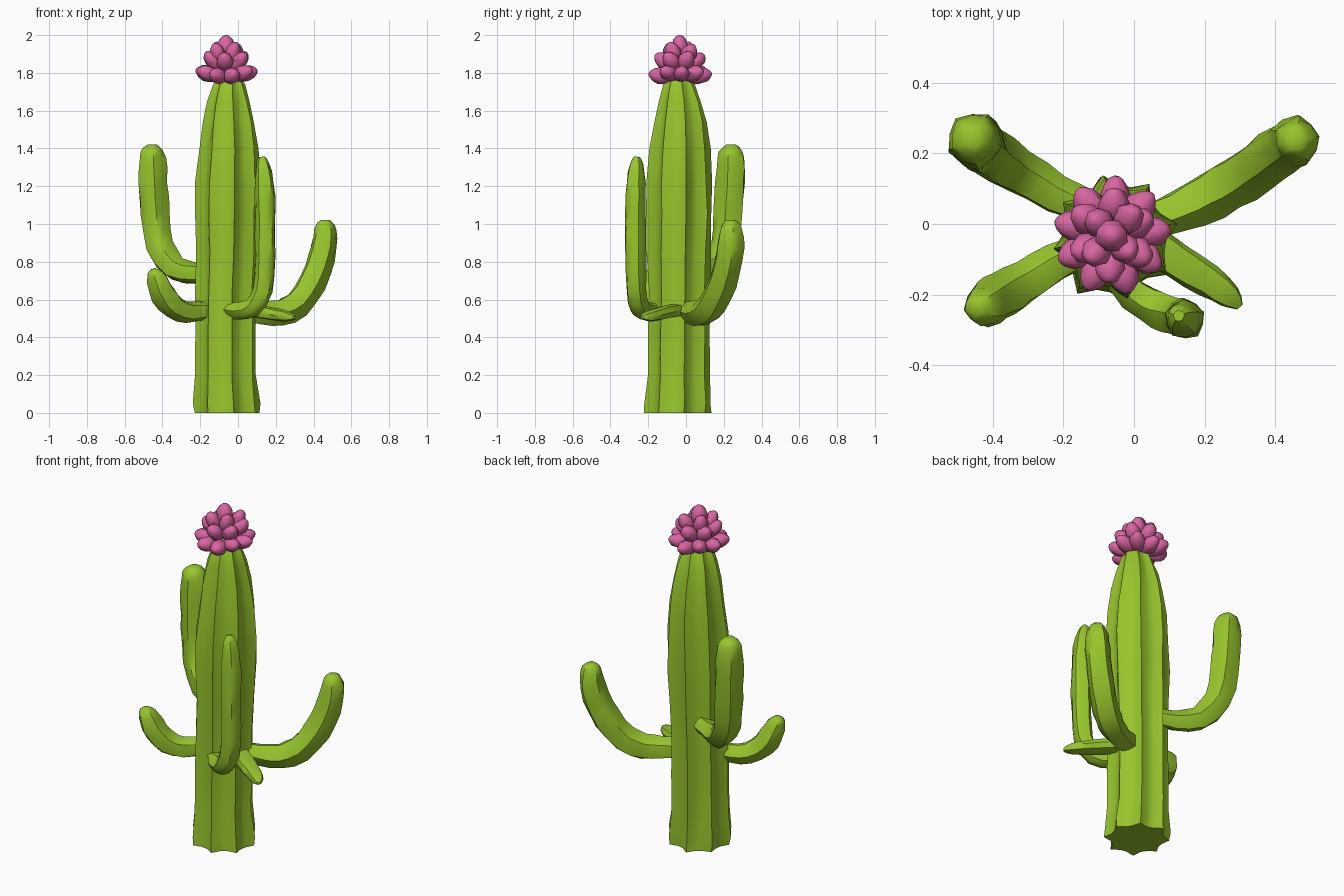
import bpy, bmesh, math, random
from mathutils import Vector

if "Cube" in bpy.data.objects:
    bpy.data.objects.remove(bpy.data.objects["Cube"])

random.seed(4)


def material(name, color):
    m = bpy.data.materials.new(name)
    m.diffuse_color = (*color, 1)
    m.use_nodes = True
    m.node_tree.nodes["Principled BSDF"].inputs["Base Color"].default_value = m.diffuse_color
    return m


GREEN = material("cactus green", (0.31, 0.56, 0.025))
PINK = material("flower pink", (0.69, 0.13, 0.36))


def skin_rings(name, rings, mat, angle=35):
    """Join rings of points into a closed, softly shaded skin."""
    bm = bmesh.new()
    loops = [[bm.verts.new(p) for p in ring] for ring in rings]
    n = len(loops[0])
    for a, b in zip(loops, loops[1:]):
        for i in range(n):
            j = (i + 1) % n
            bm.faces.new((a[i], a[j], b[j], b[i]))
    bm.faces.new(loops[0][::-1])
    bm.faces.new(loops[-1])
    bmesh.ops.recalc_face_normals(bm, faces=bm.faces)
    me = bpy.data.meshes.new(name)
    bm.to_mesh(me)
    bm.free()
    me.materials.append(mat)
    ob = bpy.data.objects.new(name, me)
    bpy.context.collection.objects.link(ob)
    bpy.ops.object.select_all(action='DESELECT')
    ob.select_set(True)
    bpy.context.view_layer.objects.active = ob
    bpy.ops.object.shade_smooth_by_angle(angle=math.radians(angle))
    return ob


def smooth_path(pts, steps=2):
    """Catmull-Rom curve through points that may carry a radius."""
    pts = [Vector(p) for p in pts]
    ext = [2 * pts[0] - pts[1]] + pts + [2 * pts[-1] - pts[-2]]
    out = []
    for a, b, c, d in zip(ext, ext[1:], ext[2:], ext[3:]):
        for k in range(steps):
            t = k / steps
            out.append(0.5 * (2 * b + (c - a) * t + (2 * a - 5 * b + 4 * c - d) * t * t
                              + (3 * b - a - 3 * c + d) * t ** 3))
    return out + [pts[-1]]


def arm(name, pts, sides=10, flat=1.0):
    """Ribbed branch; each point is x, y, z, radius."""
    path = smooth_path(pts)
    centres = [p.to_3d() for p in path]
    # the arm bends in one upright plane, so its side vector is constant
    run = centres[-1] - centres[0]
    side = Vector((-run.y, run.x, 0)).normalized()
    rings = []
    for i, p in enumerate(path):
        tangent = (centres[min(i + 1, len(path) - 1)] - centres[max(i - 1, 0)]).normalized()
        across = (side - tangent * side.dot(tangent)).normalized()
        up = tangent.cross(across)
        ring = []
        for k in range(sides):
            a = math.tau * k / sides
            r = p[3] * (1.04 if k % 2 else 0.94) * random.uniform(0.93, 1.06)
            ring.append(centres[i] + across * math.cos(a) * r + up * math.sin(a) * r * flat)
        rings.append(ring)
    return skin_rings(name, rings, GREEN, 45)


# Trunk: eight ribs, tapering to a narrow shoulder below the flower
trunk_profile = [  # z, centre x, centre y, rib radius
    (0, -0.058, -0.045, 0.168), (0.05, -0.06, -0.045, 0.168), (0.2, -0.065, -0.042, 0.158),
    (0.42, -0.065, -0.04, 0.156), (0.65, -0.063, -0.038, 0.156), (0.85, -0.058, -0.037, 0.160),
    (1.05, -0.055, -0.035, 0.164), (1.22, -0.053, -0.035, 0.164), (1.4, -0.05, -0.032, 0.153),
    (1.54, -0.05, -0.03, 0.132), (1.65, -0.05, -0.033, 0.108), (1.74, -0.047, -0.038, 0.08),
    (1.78, -0.045, -0.038, 0.05)]
rings = []
for z, cx, cy, r in trunk_profile:
    ring = []
    for k in range(24):
        a = math.tau * k / 24 + 0.2
        rr = r * (1.06 if k % 3 == 0 else 0.87) * random.uniform(0.965, 1.035)
        ring.append((cx + rr * math.cos(a), cy + rr * math.sin(a), z))
    rings.append(ring)
skin_rings("trunk", rings, GREEN, 45)

# Branches
arm("back_left_arm", [
    (-0.10, 0.03, 0.75, 0.045), (-0.22, 0.085, 0.74, 0.055), (-0.33, 0.15, 0.765, 0.066),
    (-0.415, 0.205, 0.88, 0.074), (-0.44, 0.227, 1.05, 0.077), (-0.45, 0.237, 1.22, 0.077),
    (-0.455, 0.24, 1.35, 0.072), (-0.455, 0.24, 1.40, 0.052), (-0.455, 0.24, 1.42, 0.025)])
arm("back_right_arm", [
    (0.02, 0.00, 0.54, 0.05), (0.12, 0.035, 0.53, 0.06), (0.22, 0.085, 0.53, 0.07),
    (0.31, 0.135, 0.575, 0.074), (0.39, 0.19, 0.69, 0.075), (0.44, 0.225, 0.82, 0.073),
    (0.46, 0.237, 0.93, 0.068), (0.46, 0.237, 0.995, 0.05), (0.46, 0.237, 1.02, 0.026)])
arm("front_left_arm", [
    (-0.12, -0.06, 0.55, 0.045), (-0.22, -0.11, 0.535, 0.055), (-0.30, -0.16, 0.54, 0.06),
    (-0.37, -0.20, 0.59, 0.067), (-0.41, -0.225, 0.66, 0.065), (-0.43, -0.235, 0.71, 0.055),
    (-0.445, -0.24, 0.745, 0.038), (-0.45, -0.243, 0.76, 0.018)])
arm("front_arm", [
    (-0.06, -0.13, 0.55, 0.04), (0.00, -0.20, 0.54, 0.045), (0.075, -0.245, 0.555, 0.052),
    (0.13, -0.265, 0.65, 0.055), (0.143, -0.27, 0.82, 0.055), (0.145, -0.27, 1.05, 0.055),
    (0.14, -0.267, 1.22, 0.051), (0.13, -0.262, 1.32, 0.036), (0.127, -0.26, 1.355, 0.016)])
arm("small_side_arm", [
    (0.02, -0.03, 0.545, 0.05), (0.12, -0.105, 0.535, 0.055), (0.21, -0.16, 0.52, 0.05),
    (0.27, -0.205, 0.51, 0.038), (0.30, -0.235, 0.505, 0.012)], sides=8, flat=0.7)


# Flower: plump blunt petals in rising rings
def petal(name, azimuth, elevation, start, end, width, base_z):
    ca, sa, ce, se = math.cos(azimuth), math.sin(azimuth), math.cos(elevation), math.sin(elevation)
    axis, side = Vector((ca * ce, sa * ce, se)), Vector((-sa, ca, 0))
    up = axis.cross(side)
    base = Vector((-0.063, -0.033, base_z))
    rings = []
    for t, w in [(0, 0.4), (0.15, 0.7), (0.4, 0.97), (0.62, 1), (0.82, 0.8), (0.95, 0.45), (1, 0.18)]:
        c = base + axis * (start + (end - start) * t)
        rings.append([c + (side * math.cos(a) + up * math.sin(a) * 0.95) * w * width
                      * random.uniform(0.92, 1.08)
                      for a in [math.tau * k / 8 for k in range(8)]])
    skin_rings(name, rings, PINK, 50)


# count, elevation in degrees, start, end, half width, base height
flower_rings = [(9, 14, 0.03, 0.172, 0.044, 1.766), (6, 42, 0.04, 0.172, 0.044, 1.785),
                (4, 63, 0.06, 0.192, 0.042, 1.785), (1, 90, 0.08, 0.215, 0.048, 1.785)]
for level, (count, elev, start, end, width, base_z) in enumerate(flower_rings):
    for i in range(count):
        petal(f"petal_{level}_{i}", math.tau * i / count + 0.35 * level + 0.1,
              math.radians(elev + random.uniform(-5, 5) * (count > 1)),
              start, end, width, base_z)
